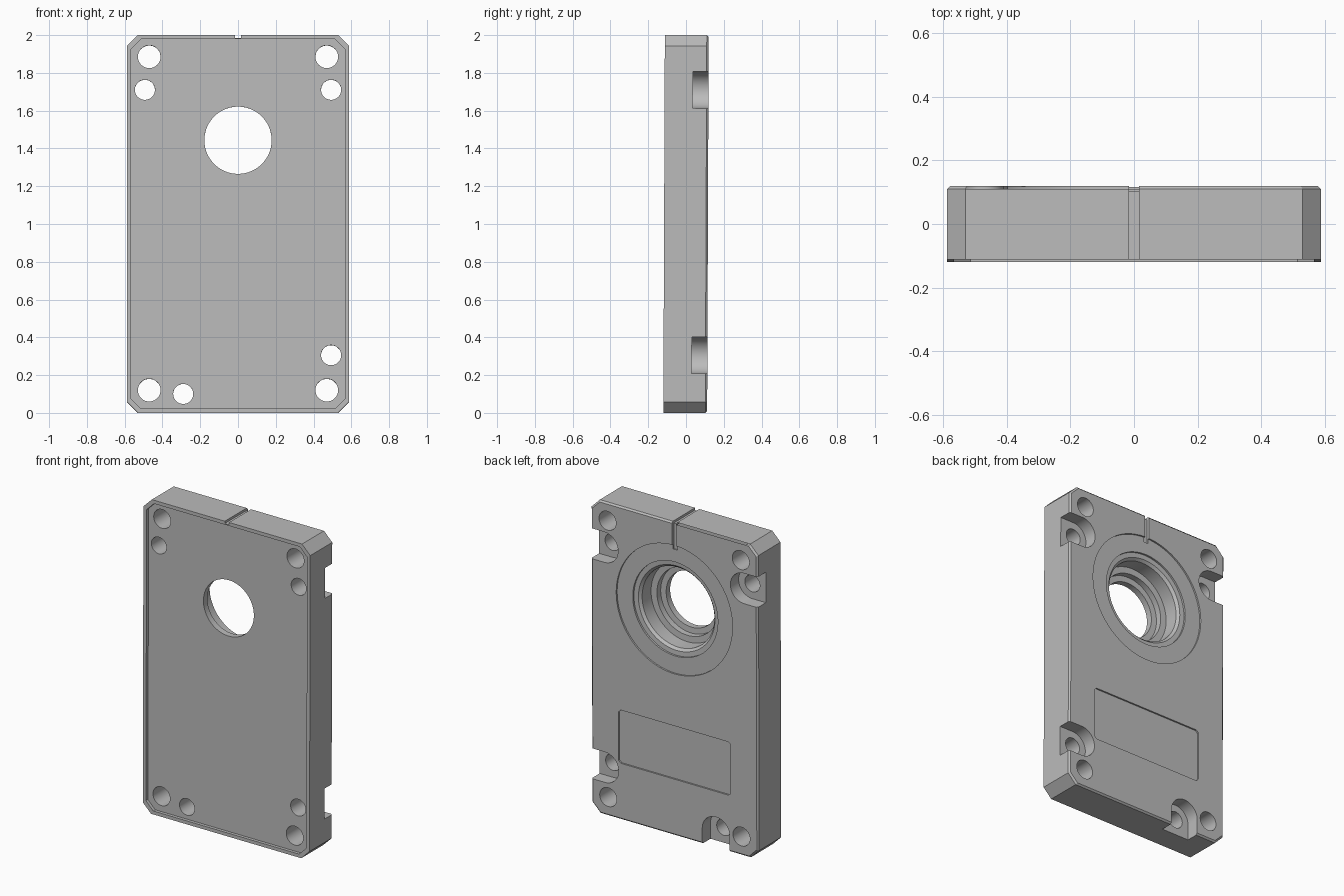
import bpy, bmesh
from math import sin, cos, pi, atan2

cube = bpy.data.objects.get("Cube")
if cube:
    bpy.data.objects.remove(cube, do_unlink=True)

HALF_W, HALF_T, HEIGHT = 0.588, 0.116, 2.0
BACK, FRONT = HALF_T, -HALF_T
OUT = 0.05  # cutter overshoot

grey = bpy.data.materials.new("plain grey")
grey.use_nodes = True
grey.diffuse_color = (0.5, 0.5, 0.5, 1)
grey.node_tree.nodes["Principled BSDF"].inputs["Base Color"].default_value = (0.5, 0.5, 0.5, 1)


# Outlines in the x-z plane
def octagon(x0, x1, z0, z1, c):
    return [(x0 + c, z0), (x1 - c, z0), (x1, z0 + c), (x1, z1 - c),
            (x1 - c, z1), (x0 + c, z1), (x0, z1 - c), (x0, z0 + c)]


def box(x0, x1, z0, z1):
    return [(x0, z0), (x1, z0), (x1, z1), (x0, z1)]


def circle(cx, cz, r, n=64):
    return [(cx + r * cos(2 * pi * i / n), cz + r * sin(2 * pi * i / n)) for i in range(n)]


def slot(cx, cz, r, dx, dz, length=0.25, n=24):
    """Half-round pocket that runs straight out along (dx, dz)."""
    start = atan2(dz, dx) + pi / 2
    pts = [(cx + r * cos(start + pi * i / n), cz + r * sin(start + pi * i / n))
           for i in range(n + 1)]
    ends = [(pts[-1][0] + dx * length, pts[-1][1] + dz * length),
            (pts[0][0] + dx * length, pts[0][1] + dz * length)]
    return pts + ends


def loft(name, sections):
    """Closed solid through (outline, y) sections of equal point count."""
    bm = bmesh.new()
    rings = [[bm.verts.new((x, y, z)) for x, z in outline] for outline, y in sections]
    n = len(rings[0])
    for a, b in zip(rings, rings[1:]):
        for i in range(n):
            bm.faces.new((a[i], a[(i + 1) % n], b[(i + 1) % n], b[i]))
    bm.faces.new(rings[0])
    bm.faces.new(rings[-1])
    bmesh.ops.recalc_face_normals(bm, faces=bm.faces)
    mesh = bpy.data.meshes.new(name)
    bm.to_mesh(mesh)
    bm.free()
    obj = bpy.data.objects.new(name, mesh)
    obj.data.materials.append(grey)
    bpy.context.collection.objects.link(obj)
    return obj


def cut(target, *sections):
    cutter = loft("cutter", sections)
    cutter.hide_render = True
    mod = target.modifiers.new("cut", 'BOOLEAN')
    mod.operation, mod.solver, mod.object = 'DIFFERENCE', 'EXACT', cutter
    bpy.context.view_layer.objects.active = target
    bpy.ops.object.modifier_apply(modifier=mod.name)
    bpy.data.objects.remove(cutter, do_unlink=True)


# Plate with clipped corners and a bevelled back rim
edge = octagon(-HALF_W, HALF_W, 0, HEIGHT, 0.058)
b = 0.01
rim = octagon(-HALF_W + b, HALF_W - b, b, HEIGHT - b, 0.054)
plate = loft("cover_plate", [(edge, FRONT), (edge, BACK - b), (rim, BACK)])

# Shallow front recess
lip = 0.022
inner = octagon(-HALF_W + lip, HALF_W - lip, lip, HEIGHT - lip, 0.052)
cut(plate, (inner, FRONT - OUT), (inner, FRONT + 0.02))

# Shallow ring recess and stepped main bore
bore_z = 1.443
ring = circle(0, bore_z, 0.41, 96)
cut(plate, (ring, BACK - 0.01), (ring, BACK + OUT))
steps = [(0.30, BACK + OUT), (0.30, BACK - 0.022), (0.27, BACK - 0.024), (0.255, BACK - 0.04),
         (0.255, BACK - 0.13), (0.215, BACK - 0.132), (0.215, BACK - 0.17),
         (0.178, BACK - 0.172), (0.178, FRONT - OUT)]
cut(plate, *[(circle(0, bore_z, r, 96), y) for r, y in steps])

# Corner through holes
for x in (-0.47, 0.47):
    for z in (0.12, 1.885):
        hole = circle(x, z, 0.06)
        cut(plate, (hole, FRONT - OUT), (hole, BACK + OUT))

# Screw holes with open pockets on the back
for x, z, dx, dz in ((-0.493, 1.71, -1, 0), (0.493, 1.71, 1, 0),
                     (0.493, 0.305, 1, 0), (-0.29, 0.1, 0, -1)):
    hole = circle(x, z, 0.053)
    cut(plate, (hole, FRONT - OUT), (hole, BACK + OUT))
    pocket = slot(x, z, 0.097, dx, dz)
    cut(plate, (pocket, BACK - 0.083), (pocket, BACK + OUT))

# Alignment groove over the top edge and down to the ring
groove = box(-0.015, 0.015, HEIGHT - 0.015, HEIGHT + OUT)
cut(plate, (groove, FRONT - OUT), (groove, BACK + OUT))
groove = box(-0.015, 0.015, bore_z + 0.38, HEIGHT + OUT)
cut(plate, (groove, BACK - 0.018), (groove, BACK + OUT))

# Label recess on the back
label = octagon(-0.395, 0.395, 0.36, 0.70, 0.015)
cut(plate, (label, BACK - 0.01), (label, BACK + OUT))

# Shading and slight backward lean
bpy.ops.object.select_all(action='DESELECT')
plate.select_set(True)
bpy.context.view_layer.objects.active = plate
bpy.ops.object.shade_smooth_by_angle(angle=0.5)
plate.rotation_euler.x = -0.004
plate.location.y = -0.004
